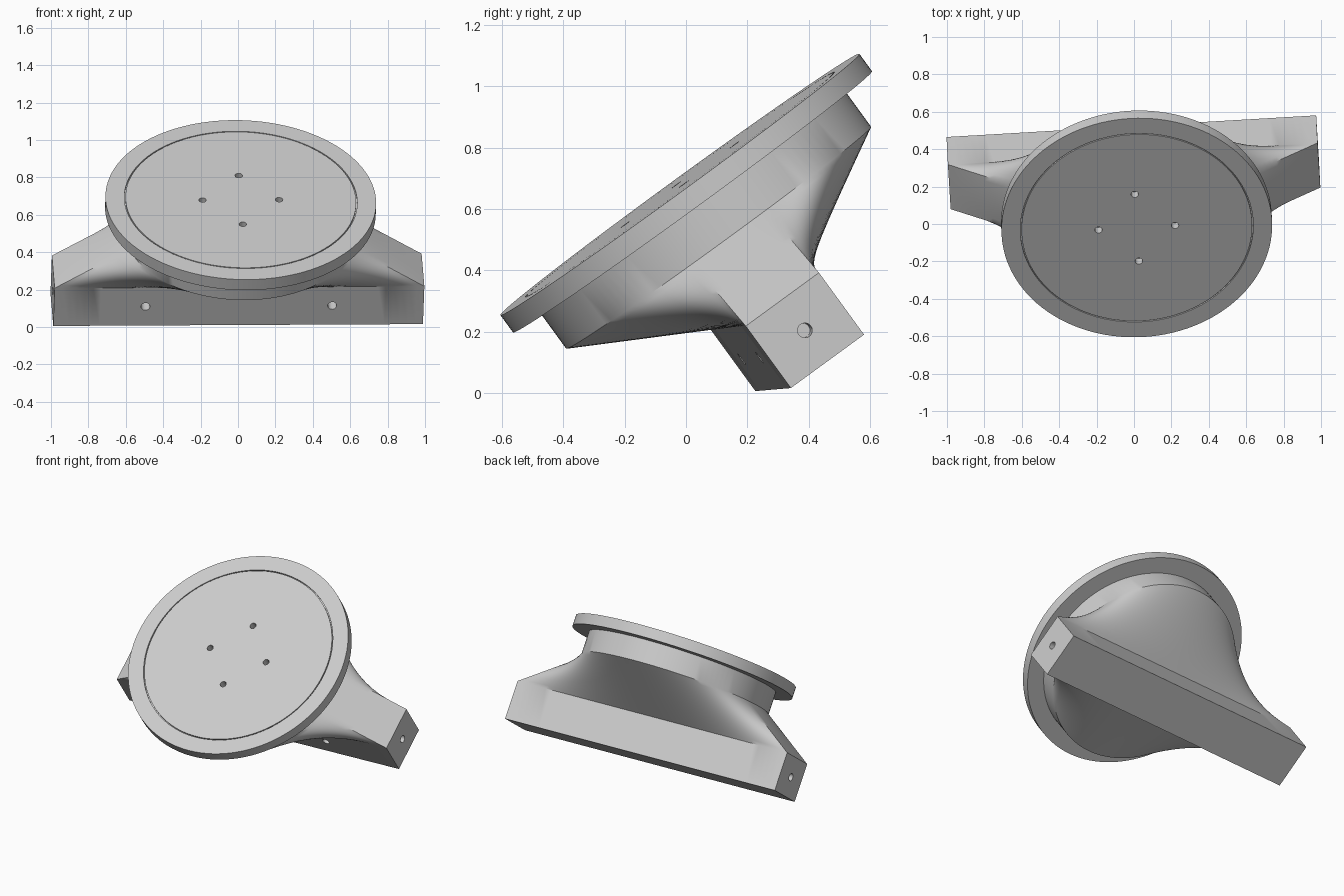
import bpy, bmesh, math
from mathutils import Matrix, Vector

if "Cube" in bpy.data.objects:
    bpy.data.objects.remove(bpy.data.objects["Cube"], do_unlink=True)

# Tilted local frame: u along the bar, v across it, n out of the disk face
U = Vector((1, 0.0585, 0.005)).normalized()
V = Vector((0, 0.808, 0.588))
V = (V - U * V.dot(U)).normalized()
N = U.cross(V)
FRAME = Matrix((U, V, N)).transposed().to_4x4()
FRAME.translation = (0.015, -0.02, 0.68)

DISK_R, NECK_R, GROOVE_R = 0.724, 0.615, 0.62
DISK_Z, NECK_Z, BAR_TOP, BAR_BOTTOM = -0.07, -0.215, -0.47, -0.72
HALF_L, HALF_W = 0.99, 0.148
END_STEPS, SIDE_STEPS, LOFT_STEPS = 10, 48, 14

grey = bpy.data.materials.new("plain_grey")
grey.use_nodes = True
grey.diffuse_color = (0.6, 0.6, 0.6, 1)
grey.node_tree.nodes["Principled BSDF"].inputs["Base Color"].default_value = (0.6, 0.6, 0.6, 1)


def outline_pairs():
    """Matching unit-circle and bar-rectangle points, walked around once."""
    a = math.asin(HALF_W / NECK_R)
    corners = [(HALF_L, -HALF_W), (HALF_L, HALF_W), (-HALF_L, HALF_W), (-HALF_L, -HALF_W)]
    angles = [-a, a, math.pi - a, math.pi + a, 2 * math.pi - a]
    pairs = []
    for i in range(4):
        steps = SIDE_STEPS if i % 2 else END_STEPS
        p, q = Vector(corners[i]), Vector(corners[(i + 1) % 4])
        for k in range(steps):
            t = k / steps
            ang = angles[i] + (angles[i + 1] - angles[i]) * t
            pairs.append((Vector((math.cos(ang), math.sin(ang))), p.lerp(q, t)))
    return pairs


PAIRS = outline_pairs()


def circle(r, z):
    return [(c.x * r, c.y * r, z) for c, _ in PAIRS]


def blend(t, z):
    return [(*(c * NECK_R).lerp(b, t), z) for c, b in PAIRS]


def skin(name, rings):
    """Join rings with quads and close both ends."""
    bm = bmesh.new()
    loops = [[bm.verts.new(p) for p in ring] for ring in rings]
    for lo, hi in zip(loops, loops[1:]):
        for i in range(len(lo)):
            j = (i + 1) % len(lo)
            bm.faces.new((lo[i], lo[j], hi[j], hi[i]))
    bm.faces.new(loops[0])
    bm.faces.new(loops[-1])
    bmesh.ops.recalc_face_normals(bm, faces=bm.faces)
    mesh = bpy.data.meshes.new(name)
    bm.to_mesh(mesh)
    bm.free()
    mesh.materials.append(grey)
    obj = bpy.data.objects.new(name, mesh)
    obj.matrix_world = FRAME
    bpy.context.collection.objects.link(obj)
    return obj


def drill(obj, holes, radius, depth):
    """Cut blind round holes; each is (local point, local axis)."""
    bm = bmesh.new()
    for point, axis in holes:
        turn = Vector(axis).to_track_quat('Z', 'Y').to_matrix().to_4x4()
        bmesh.ops.create_cone(bm, cap_ends=True, segments=24, radius1=radius, radius2=radius,
                              depth=depth * 2, matrix=Matrix.Translation(point) @ turn)
    mesh = bpy.data.meshes.new("hole_cutter")
    bm.to_mesh(mesh)
    bm.free()
    mesh.materials.append(grey)
    cutter = bpy.data.objects.new("hole_cutter", mesh)
    cutter.matrix_world = FRAME
    cutter.hide_render = True
    bpy.context.collection.objects.link(cutter)
    mod = obj.modifiers.new("holes", 'BOOLEAN')
    mod.operation, mod.solver, mod.object = 'DIFFERENCE', 'EXACT', cutter
    bpy.ops.object.select_all(action='DESELECT')
    bpy.context.view_layer.objects.active = obj
    obj.select_set(True)
    bpy.ops.object.modifier_apply(modifier=mod.name)
    bpy.data.objects.remove(cutter, do_unlink=True)


# Round plate with a hairline groove and four screw holes
g = 0.003
disk = skin("round_plate", [
    circle(GROOVE_R - g, 0), circle(GROOVE_R - g, -0.01), circle(GROOVE_R + g, -0.01),
    circle(GROOVE_R + g, 0), circle(DISK_R, 0), circle(DISK_R, DISK_Z)])
drill(disk, [((s * 0.205, 0, 0), (0, 0, 1)) for s in (-1, 1)]
      + [((0, s * 0.221, 0), (0, 0, 1)) for s in (-1, 1)], 0.02, 0.05)

# Round neck flowing into a long rectangular bar
loft = [blend(k / LOFT_STEPS, NECK_Z + (BAR_TOP - NECK_Z) * k / LOFT_STEPS)
        for k in range(LOFT_STEPS + 1)]
base = skin("neck_and_bar", [circle(NECK_R, DISK_Z)] + loft + [blend(1, BAR_BOTTOM)])
mid = (BAR_TOP + BAR_BOTTOM) / 2
drill(base, [((s * HALF_L, 0, mid), (s, 0, 0)) for s in (-1, 1)]
      + [((s * 0.5, -HALF_W, mid), (0, -1, 0)) for s in (-1, 1)], 0.024, 0.12)

for obj in (disk, base):
    bpy.ops.object.select_all(action='DESELECT')
    bpy.context.view_layer.objects.active = obj
    obj.select_set(True)
    bpy.ops.object.shade_smooth_by_angle(angle=math.radians(30))
